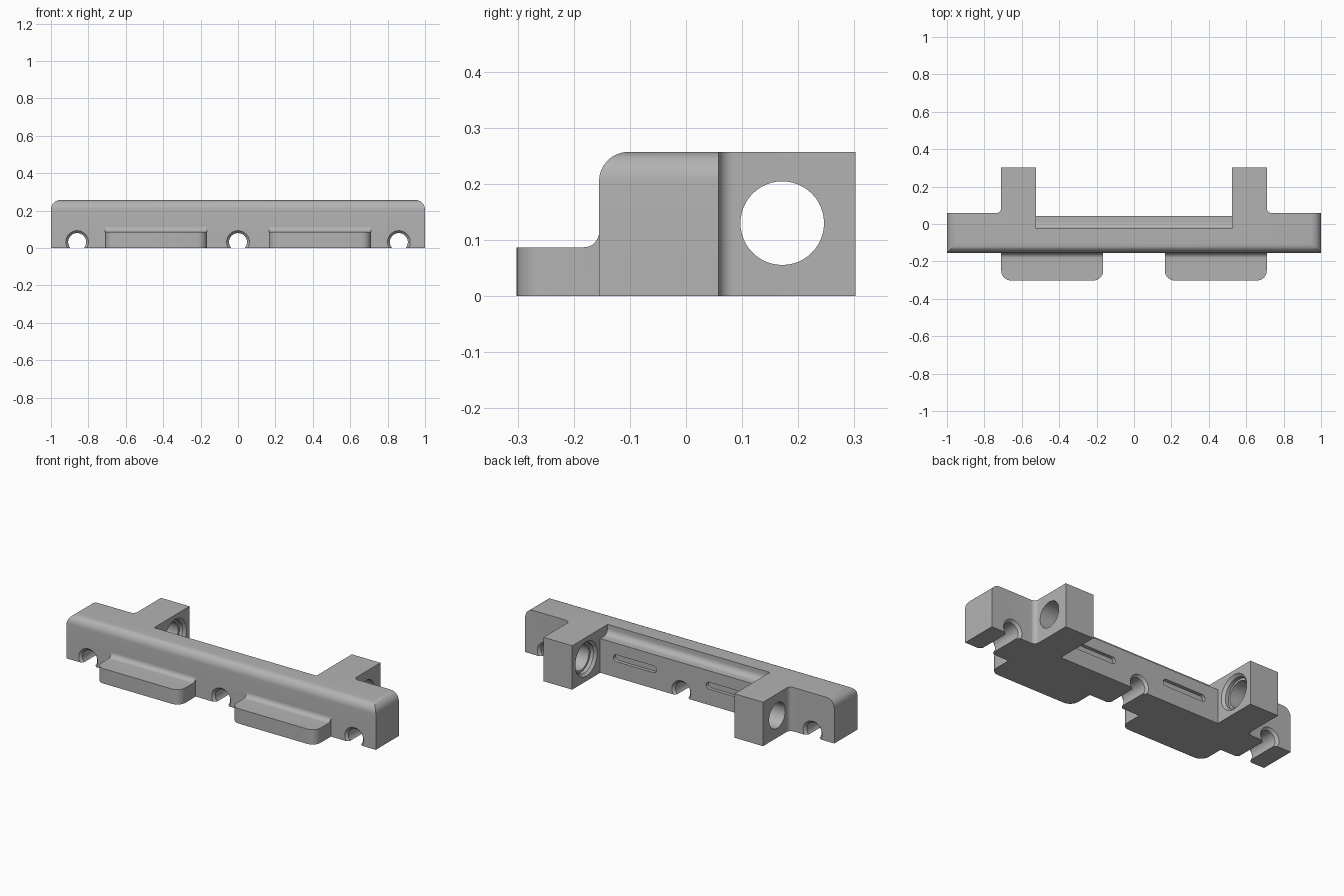
import bpy, bmesh, math
from mathutils import Vector

cube = bpy.data.objects.get("Cube")
if cube:
    bpy.data.objects.remove(cube, do_unlink=True)

grey = bpy.data.materials.new("Light grey")
grey.use_nodes = True
colour = (0.45, 0.45, 0.45, 1)
grey.diffuse_color = colour
grey.node_tree.nodes["Principled BSDF"].inputs["Base Color"].default_value = colour

HEIGHT, FRONT, BACK, REAR = 0.257, -0.155, 0.058, 0.302
ARM_IN, ARM_OUT = 0.525, 0.71


def arc(cx, cy, r, start, end, n=8):
    angles = [math.radians(start + (end - start) * i / n) for i in range(n + 1)]
    return [(cx + r * math.cos(a), cy + r * math.sin(a)) for a in angles]


def prism(bm, points, place, a, b):
    """Extrude a 2D outline between two depths; place maps (u, v, depth) to 3D."""
    low = [bm.verts.new(place(u, v, a)) for u, v in points]
    high = [bm.verts.new(place(u, v, b)) for u, v in points]
    bm.faces.new(low)
    bm.faces.new(high)
    for i in range(len(points)):
        j = (i + 1) % len(points)
        bm.faces.new((low[i], low[j], high[j], high[i]))


def lathe(bm, rings, place, n=48):
    """Revolve (depth, radius) rings; place maps (u, v, depth) to 3D."""
    loops = [[bm.verts.new(place(u, v, d)) for u, v in arc(0, 0, r, 0, 360, n)[:-1]]
             for d, r in rings]
    bm.faces.new(loops[0])
    bm.faces.new(loops[-1])
    for p, q in zip(loops, loops[1:]):
        for i in range(n):
            j = (i + 1) % n
            bm.faces.new((p[i], p[j], q[j], q[i]))


def finish(bm, name):
    bmesh.ops.recalc_face_normals(bm, faces=bm.faces)
    mesh = bpy.data.meshes.new(name)
    bm.to_mesh(mesh)
    bm.free()
    mesh.materials.append(grey)
    obj = bpy.data.objects.new(name, mesh)
    bpy.context.collection.objects.link(obj)
    return obj


def activate(obj):
    bpy.ops.object.select_all(action='DESELECT')
    obj.select_set(True)
    bpy.context.view_layer.objects.active = obj


def cut(obj, cutter):
    mod = obj.modifiers.new("cut", 'BOOLEAN')
    mod.operation, mod.solver, mod.object = 'DIFFERENCE', 'EXACT', cutter
    cutter.hide_render = True
    activate(obj)
    bpy.ops.object.modifier_apply(modifier=mod.name)
    bpy.data.objects.remove(cutter, do_unlink=True)


def along_x(y, z, x):
    return Vector((x, y, z))


def along_y(x, z, y):
    return Vector((x, y, z))


# Bar with two rear arms, drawn as one plan outline
fillet = 0.027
half = [(1, FRONT), (1, BACK)]
half += arc(ARM_OUT + fillet, BACK + fillet, fillet, 270, 180)
half += [(ARM_OUT, REAR), (ARM_IN - 0.03, REAR), (ARM_IN - 0.03, BACK)]
outline = half + [(-x, y) for x, y in reversed(half)]
bm = bmesh.new()
prism(bm, outline, lambda x, y, z: Vector((x, y, z)), 0, HEIGHT)
ends = [e for e in bm.edges if all(abs(v.co.x) > 0.99 and v.co.z > 0.2 for v in e.verts)]
bmesh.ops.bevel(bm, geom=ends, offset=0.052, segments=8, profile=0.5, affect='EDGES')
body = finish(bm, "mounting_bar")

# Stepped recess between the arms, with a filleted ledge
ledge, wall, top_wall, r = 0.2, 0.043, -0.025, 0.035
bm = bmesh.new()
step = [(top_wall, 0.4)] + arc(top_wall + r, ledge + r, r, 180, 270)
step += [(wall, ledge), (wall, -0.1), (0.5, -0.1), (0.5, 0.4)]
prism(bm, step, along_x, -ARM_IN, ARM_IN)
cut(body, finish(bm, "recess_cutter"))

# Holes open at the underside, chamfered at both ends
bm = bmesh.new()
c, small, wide = 0.014, 0.048, 0.06
for x, back in ((-0.86, BACK), (0, wall), (0.86, BACK)):
    rings = [(FRONT - c, wide + c), (FRONT + c, small), (back - c, small), (back + c, wide + c)]
    lathe(bm, rings, lambda u, v, d: Vector((x + u, d, 0.032 + v)))

# Bores through the arms, with a countersunk seat on the inner side
for s in (-1, 1):
    rings = [(ARM_IN - 0.02, 0.12), (ARM_IN + 0.015, 0.087), (ARM_IN + 0.035, 0.087),
             (ARM_IN + 0.035, 0.0745), (ARM_OUT + 0.05, 0.0745)]
    lathe(bm, rings, lambda u, v, d: Vector((s * d, 0.1715 + u, 0.13 + v)))

    # Rounded grooves in the recess wall
    slot = arc(s * 0.3 + 0.12, 0.113, 0.02, -90, 90) + arc(s * 0.3 - 0.12, 0.113, 0.02, 90, 270)
    prism(bm, slot, along_y, wall - 0.02, wall + 0.02)
cut(body, finish(bm, "hole_cutter"))

# Front tabs with rounded corners and a fillet against the bar
tabs = []
tab_front, tab_top, r = -0.302, 0.087, 0.027
profile = [(FRONT, 0), (tab_front, 0), (tab_front, tab_top)]
profile += arc(FRONT - r, tab_top + r, r, 270, 360)
for name, s in (("left_front_tab", 1), ("right_front_tab", -1)):
    bm = bmesh.new()
    prism(bm, profile, along_x, s * 0.165, s * ARM_OUT)
    corners = [e for e in bm.edges if all(v.co.y < tab_front + 0.001 for v in e.verts)
               and abs(e.verts[0].co.x - e.verts[1].co.x) < 0.001]
    bmesh.ops.bevel(bm, geom=corners, offset=0.052, segments=8, profile=0.5, affect='EDGES')
    tabs.append(finish(bm, name))

for obj in [body] + tabs:
    activate(obj)
    bpy.ops.object.shade_smooth_by_angle(angle=math.radians(30))
